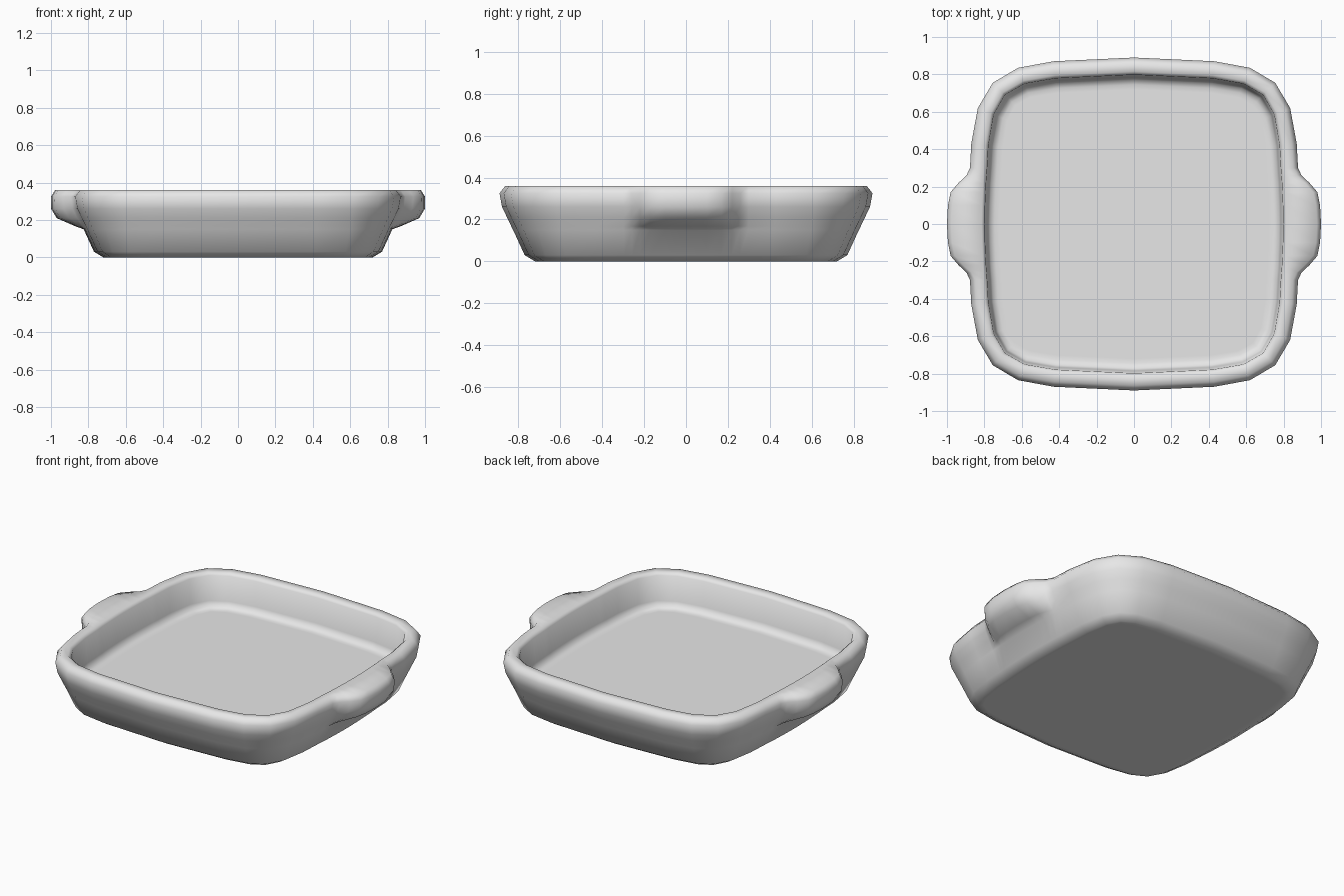
import bpy
import bmesh
import math
from mathutils import Vector

cube = bpy.data.objects.get("Cube")
if cube:
    bpy.data.objects.remove(cube, do_unlink=True)

# Glazed grey ceramic
GREY = (0.8, 0.8, 0.8, 1.0)
ceramic = bpy.data.materials.new("grey ceramic")
ceramic.use_nodes = True
ceramic.diffuse_color = GREY
ceramic.node_tree.nodes["Principled BSDF"].inputs["Base Color"].default_value = GREY

# Quarter of the rim outline, from the side to the back: x, y, handle weight
QUARTER = [
    (0.89, 0.0, 1.0), (0.888, 0.10, 0.97), (0.885, 0.17, 0.87),
    (0.883, 0.22, 0.5), (0.88, 0.26, 0.14), (0.877, 0.30, 0.0),
    (0.87, 0.43, 0.0), (0.835, 0.62, 0.0), (0.755, 0.755, 0.0),
    (0.62, 0.835, 0.0), (0.43, 0.87, 0.0), (0.0, 0.89, 0.0),
]

# Wall section, from the base up the outside and down the inside:
# height, distance in from the rim outline, handle reach
SECTION = [
    (0.0, 0.20, 0.0), (0.0, 0.17, 0.0), (0.03, 0.12, 0.0),
    (0.15, 0.065, 0.0), (0.168, 0.056, 0.04), (0.21, 0.036, 0.115),
    (0.26, 0.012, 0.121), (0.325, 0.0, 0.11), (0.36, 0.027, 0.115),
    (0.36, 0.075, 0.0), (0.345, 0.092, 0.0), (0.19, 0.105, 0.0),
    (0.16, 0.118, 0.0), (0.15, 0.145, 0.0), (0.15, 0.17, 0.0),
]


def full_outline():
    """Mirror the quarter into a closed counter-clockwise outline."""
    half = QUARTER + [(-x, y, w) for x, y, w in reversed(QUARTER[:-1])]
    return half + [(x, -y, w) for x, y, w in reversed(half[1:-1])]


def ring(bm, outline, z, inset, reach):
    """One horizontal loop, inset along the outline's outward direction."""
    verts = []
    for x, y, w in outline:
        out = Vector((x ** 3, y ** 3)).normalized()
        side = math.copysign(reach * w, x)
        verts.append(bm.verts.new((x - inset * out.x + side, y - inset * out.y, z)))
    return verts


# Dish with its two side handles as one continuous shell
bm = bmesh.new()
outline = full_outline()
rings = [ring(bm, outline, *level) for level in SECTION]
count = len(outline)
for low, high in zip(rings, rings[1:]):
    for i in range(count):
        j = (i + 1) % count
        bm.faces.new((low[i], low[j], high[j], high[i]))

# Flat underside and inner floor
bm.faces.new(list(reversed(rings[0])))
bm.faces.new(rings[-1])
bmesh.ops.recalc_face_normals(bm, faces=bm.faces)

mesh = bpy.data.meshes.new("baking_dish")
bm.to_mesh(mesh)
bm.free()
mesh.materials.append(ceramic)
dish = bpy.data.objects.new("baking_dish", mesh)
bpy.context.collection.objects.link(dish)

# Soft glazed shading
bpy.ops.object.select_all(action="DESELECT")
dish.select_set(True)
bpy.context.view_layer.objects.active = dish
bpy.ops.object.shade_smooth_by_angle(angle=math.radians(75))
